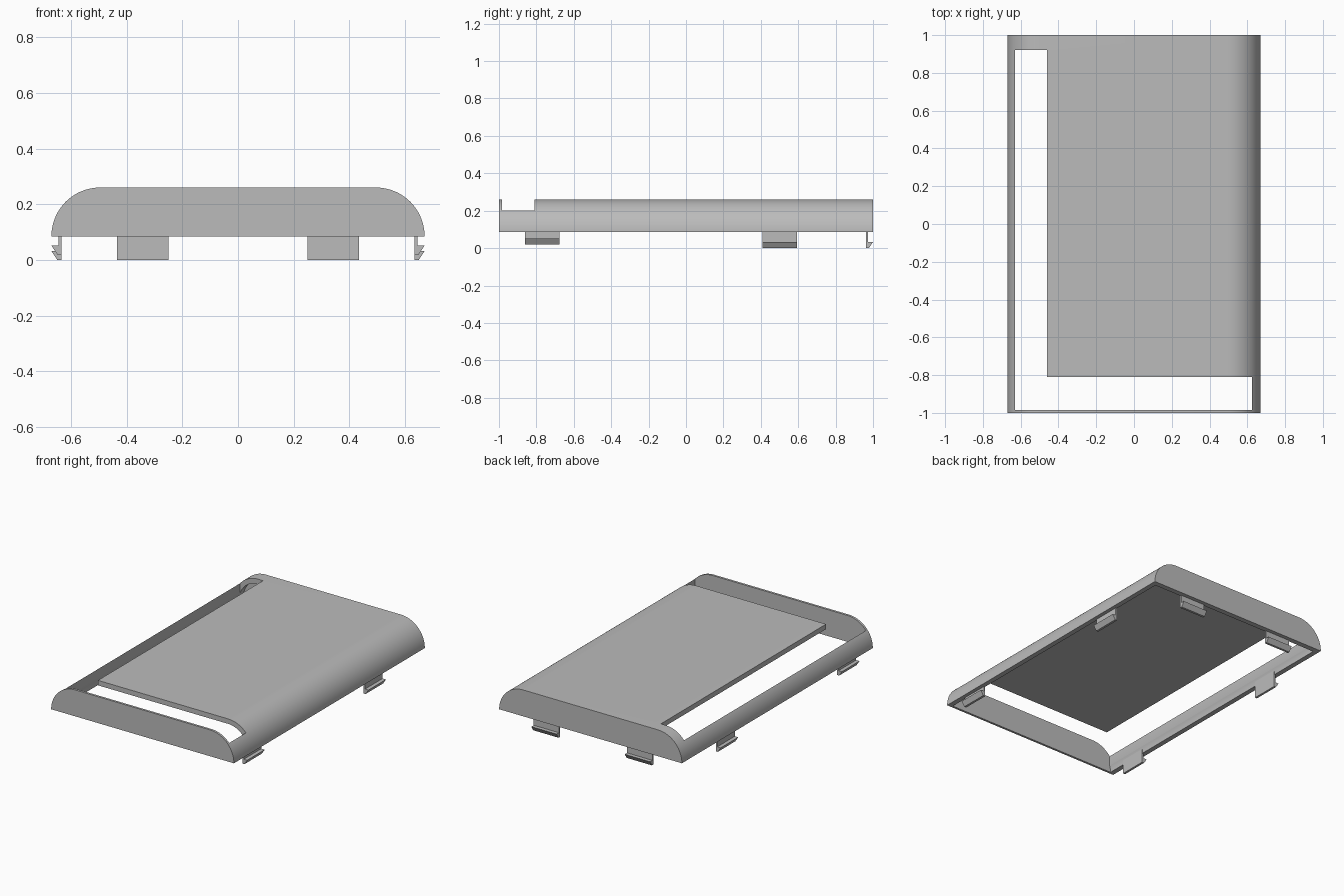
import bpy, bmesh
from math import sin, cos, pi

cube = bpy.data.objects.get("Cube")
if cube:
    bpy.data.objects.remove(cube, do_unlink=True)

grey = bpy.data.materials.new("plain grey")
grey.use_nodes = True
grey.diffuse_color = (0.5, 0.5, 0.5, 1)
grey.node_tree.nodes["Principled BSDF"].inputs["Base Color"].default_value = (0.5, 0.5, 0.5, 1)

HALF_W, BASE, RADIUS = 0.67, 0.085, 0.175
WALL = 0.033


def prism(name, outline, offset):
    """Sweep a closed 3D outline along an offset into a solid."""
    bm = bmesh.new()
    face = bm.faces.new([bm.verts.new(p) for p in outline])
    swept = bmesh.ops.extrude_face_region(bm, geom=[face])["geom"]
    bmesh.ops.translate(bm, vec=offset,
                        verts=[v for v in swept if isinstance(v, bmesh.types.BMVert)])
    bmesh.ops.recalc_face_normals(bm, faces=bm.faces)
    mesh = bpy.data.meshes.new(name)
    bm.to_mesh(mesh)
    bm.free()
    mesh.materials.append(grey)
    obj = bpy.data.objects.new(name, mesh)
    bpy.context.collection.objects.link(obj)
    return obj


def arch(inset, floor, y, steps=20):
    """Flat-topped profile with two quarter-round shoulders."""
    r, cx = RADIUS - inset, HALF_W - RADIUS
    right = [(cx + r * cos(a), y, BASE + r * sin(a))
             for a in (pi / 2 * i / steps for i in range(steps + 1))]
    left = [(-x, y, z) for x, y, z in reversed(right)]
    skirt = [] if floor == BASE else [(-cx - r, y, floor), (cx + r, y, floor)]
    return right + left + skirt


# Hollow cover with an L-shaped opening along the right side and the front
cover = prism("cover", arch(0, BASE, -1), (0, 2, 0))
cavity = prism("cavity_cutter", arch(WALL, 0, -0.985), (0, 1.95, 0))
plan = [(-0.63, -0.985), (0.625, -0.985), (0.625, -0.81),
        (-0.46, -0.81), (-0.46, 0.92), (-0.63, 0.92)]
opening = prism("opening_cutter", [(x, y, -0.1) for x, y in plan], (0, 0, 0.6))

bpy.context.view_layer.objects.active = cover
for cutter in (cavity, opening):
    mod = cover.modifiers.new(cutter.name, "BOOLEAN")
    mod.operation, mod.solver, mod.object = "DIFFERENCE", "EXACT", cutter
    bpy.ops.object.modifier_apply(modifier=mod.name)
for cutter in (cavity, opening):
    bpy.data.objects.remove(cutter, do_unlink=True)

bpy.ops.object.select_all(action="DESELECT")
cover.select_set(True)
bpy.ops.object.shade_smooth_by_angle(angle=pi / 6)


def clip_profile(bottom):
    """Stem with an outward barb, as (distance out, height) pairs."""
    return [(0, bottom), (0.015, bottom), (0.036, bottom + 0.032),
            (0.011, bottom + 0.032), (0.011, BASE + 0.03), (0, BASE + 0.03)]


# Snap clips on both long sides, the front pair being shorter
for side, sx in (("left", 1), ("right", -1)):
    for place, y, bottom in (("front", -0.86, 0.02), ("rear", 0.41, 0)):
        prism(f"{side}_{place}_clip",
              [(sx * (0.634 + d), y, z) for d, z in clip_profile(bottom)], (0, 0.183, 0))
    # Snap clips on the back wall
    prism(f"back_{side}_clip",
          [(sx * 0.25, 0.963 + d, z) for d, z in clip_profile(0)], (sx * 0.185, 0, 0))
